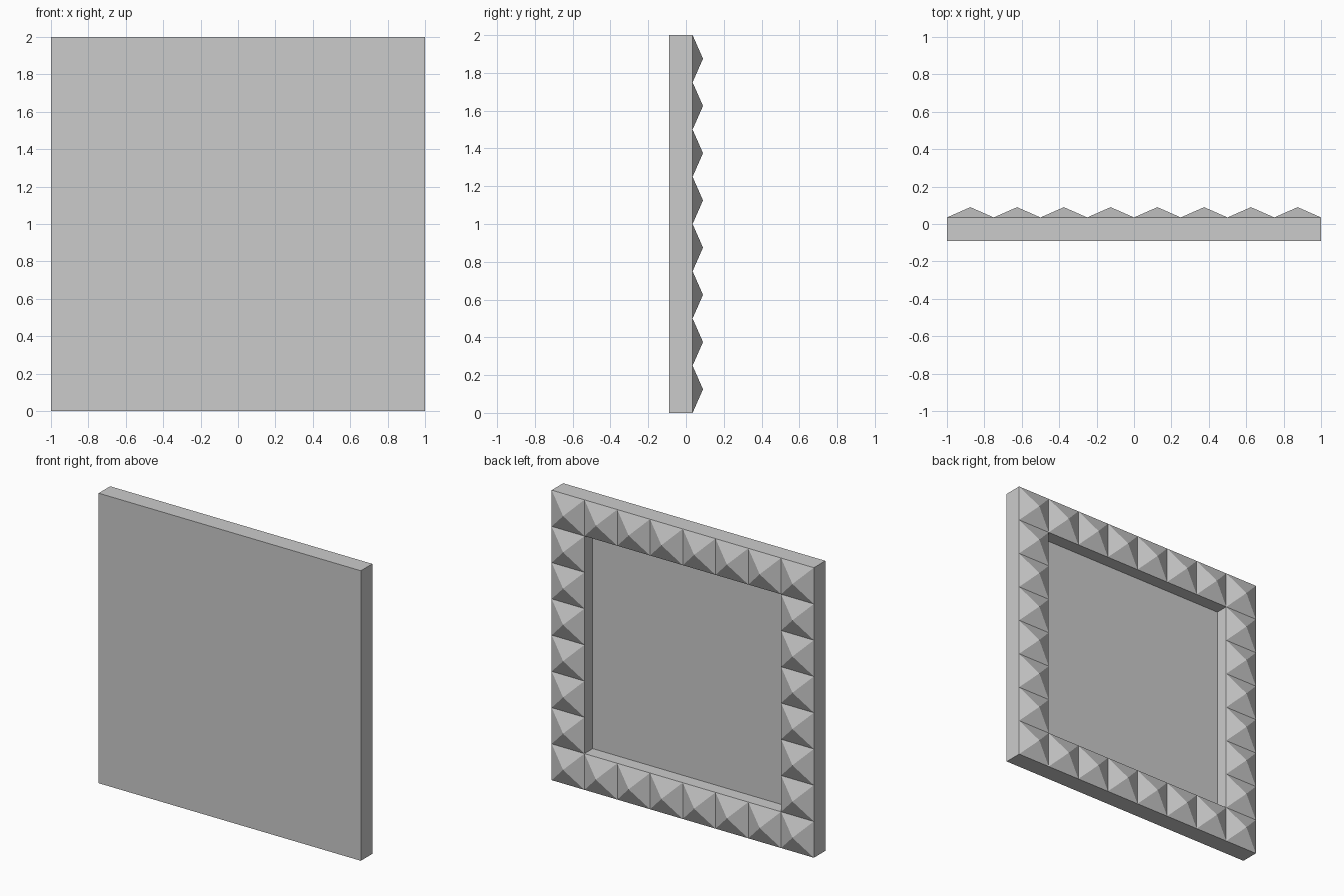
import bpy, bmesh
from math import radians
from mathutils import Matrix, Vector

if "Cube" in bpy.data.objects:
    bpy.data.objects.remove(bpy.data.objects["Cube"])

N = 8                # studs along each side
FRONT = -0.09        # flat front face
RIM = 0.035          # base plane of the studs
TIP = 0.09           # stud points
FLOOR = -0.055       # recessed panel behind the frame

# Tile grid, built lying flat with the studded side up
bm = bmesh.new()
bmesh.ops.create_grid(bm, x_segments=N, y_segments=N, size=1.0)
for v in bm.verts:
    v.co.z = RIM
outer_edges = [e for e in bm.edges if e.is_boundary]
ring, inner = [], []
for f in bm.faces:
    c = f.calc_center_median()
    (ring if max(abs(c.x), abs(c.y)) > 0.75 else inner).append(f)

# Recessed centre panel
ext = bmesh.ops.extrude_face_region(bm, geom=inner)
for v in [g for g in ext["geom"] if isinstance(g, bmesh.types.BMVert)]:
    v.co.z = FLOOR
bmesh.ops.delete(bm, geom=[f for f in inner if f.is_valid], context='FACES')

# Outer sides and flat front
ext = bmesh.ops.extrude_edge_only(bm, edges=outer_edges)
for v in [g for g in ext["geom"] if isinstance(g, bmesh.types.BMVert)]:
    v.co.z = FRONT
bmesh.ops.contextual_create(
    bm, geom=[e for e in bm.edges
              if e.is_boundary and all(abs(v.co.z - FRONT) < 1e-5 for v in e.verts)])

# Pyramid studs around the frame
poked = bmesh.ops.poke(bm, faces=ring)
for v in poked["verts"]:
    v.co.z = TIP

# Merge flat areas, stand the panel upright
bmesh.ops.recalc_face_normals(bm, faces=bm.faces[:])
bmesh.ops.dissolve_limit(bm, angle_limit=radians(1), verts=bm.verts[:], edges=bm.edges[:])
bmesh.ops.rotate(bm, verts=bm.verts[:], cent=(0, 0, 0), matrix=Matrix.Rotation(radians(-90), 3, 'X'))
bmesh.ops.translate(bm, verts=bm.verts[:], vec=Vector((0, 0, 1)))

mesh = bpy.data.meshes.new("studded_frame_panel")
bm.to_mesh(mesh)
bm.free()
bpy.context.collection.objects.link(bpy.data.objects.new("studded_frame_panel", mesh))
